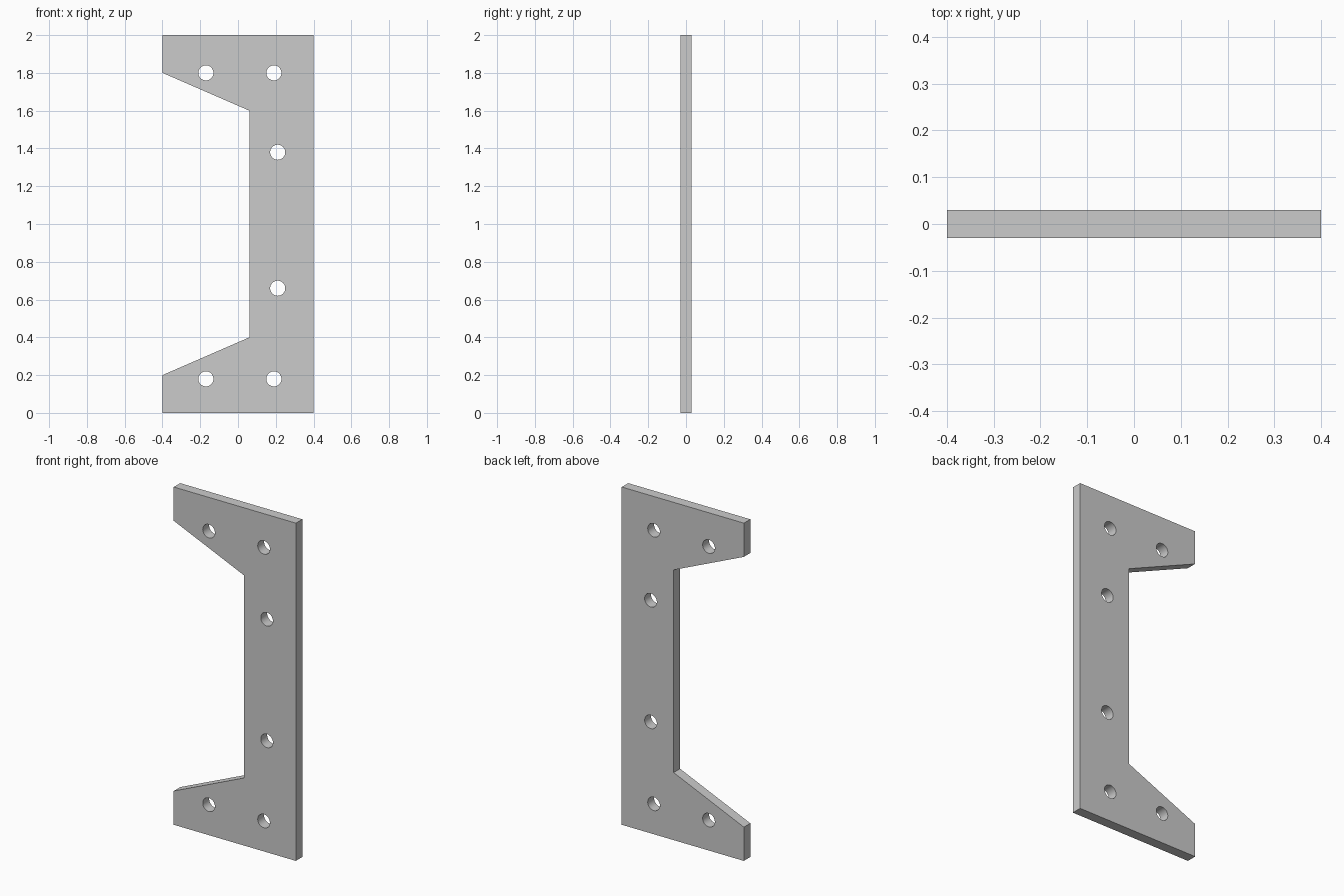
import bpy, bmesh
from math import cos, sin, pi, radians

if "Cube" in bpy.data.objects:
    bpy.data.objects.remove(bpy.data.objects["Cube"])

HALF_T = 0.03
HOLE_R, HOLE_SIDES = 0.04, 32

# Bracket outline in (x, z)
outline = [(-0.4, 0), (0.4, 0), (0.4, 2), (-0.4, 2),
           (-0.4, 1.8), (0.06, 1.6), (0.06, 0.4), (-0.4, 0.2)]

# Bolt hole centres in (x, z)
holes = [(-0.17, 0.18), (0.19, 0.18), (0.21, 0.66),
         (0.21, 1.38), (0.19, 1.80), (-0.17, 1.80)]

bm = bmesh.new()


def add_loop(points):
    verts = [bm.verts.new((x, -HALF_T, z)) for x, z in points]
    for a, b in zip(verts, verts[1:] + verts[:1]):
        bm.edges.new((a, b))


add_loop(outline)
for cx, cz in holes:
    add_loop([(cx + HOLE_R * cos(2 * pi * i / HOLE_SIDES),
               cz + HOLE_R * sin(2 * pi * i / HOLE_SIDES))
              for i in range(HOLE_SIDES)])

# Fill the front face around the holes, then extrude to the back
bmesh.ops.triangle_fill(bm, edges=bm.edges[:], use_beauty=True, normal=(0, -1, 0))
front = bm.faces[:]
ext = bmesh.ops.extrude_face_region(bm, geom=front, use_keep_orig=True)
moved = [g for g in ext["geom"] if isinstance(g, bmesh.types.BMVert)]
bmesh.ops.translate(bm, verts=moved, vec=(0, 2 * HALF_T, 0))
bmesh.ops.recalc_face_normals(bm, faces=bm.faces[:])

mesh = bpy.data.meshes.new("bracket_plate")
bm.to_mesh(mesh)
bm.free()
plate = bpy.data.objects.new("bracket_plate", mesh)
bpy.context.collection.objects.link(plate)

# Smooth hole walls, crisp plate edges
bpy.context.view_layer.objects.active = plate
plate.select_set(True)
bpy.ops.object.shade_smooth_by_angle(angle=radians(20))
